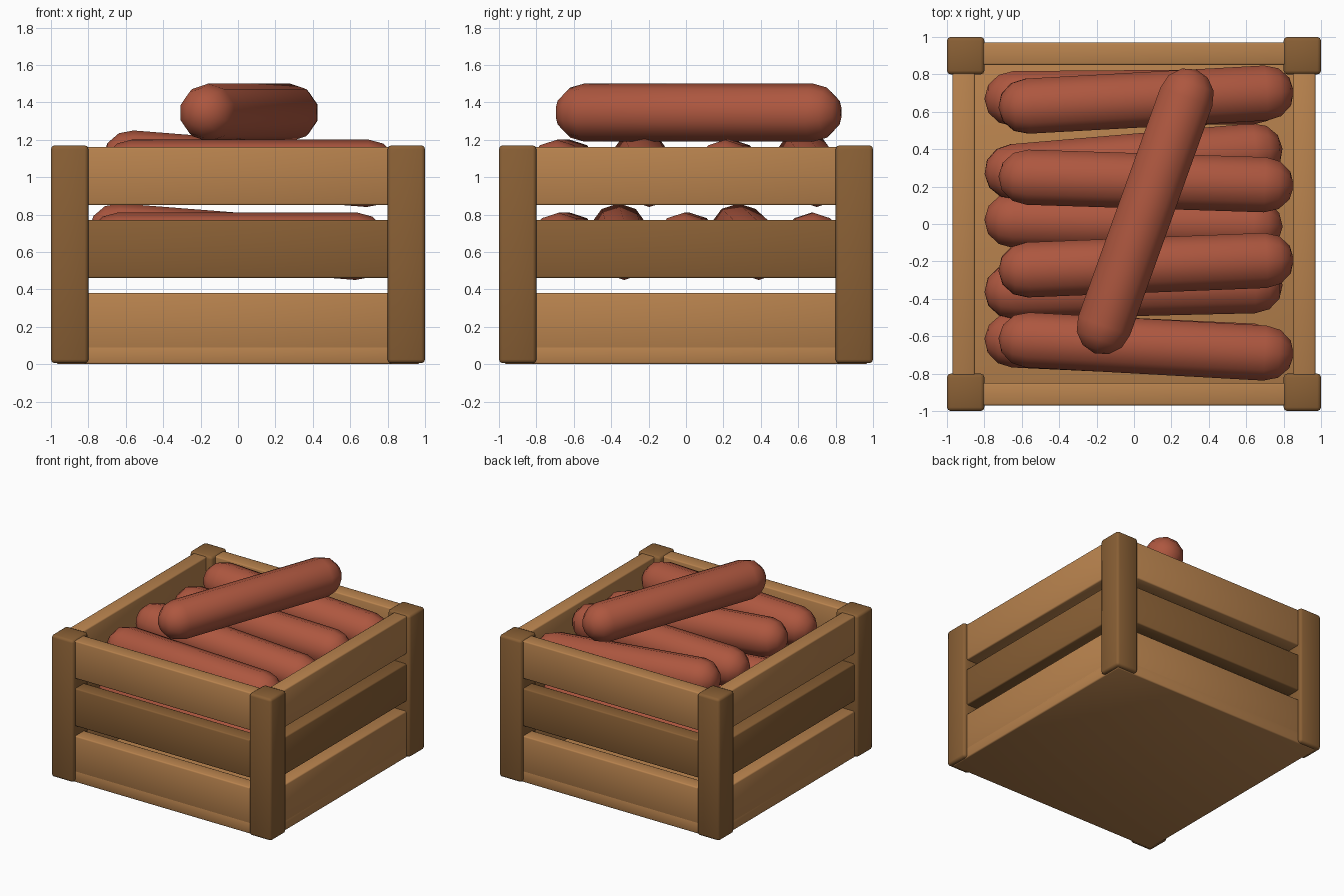
import bpy, bmesh, math
from mathutils import Vector

if "Cube" in bpy.data.objects:
    bpy.data.objects.remove(bpy.data.objects["Cube"])


def material(name, rgb):
    m = bpy.data.materials.new(name)
    m.diffuse_color = (*rgb, 1)
    m.use_nodes = True
    m.node_tree.nodes["Principled BSDF"].inputs["Base Color"].default_value = m.diffuse_color
    return m


LIGHT = material("light_wood", (0.48, 0.225, 0.075))
DARK = material("dark_wood", (0.25, 0.115, 0.035))
MEAT = material("sausage_red", (0.42, 0.095, 0.05))


def finish(name, bm, mat, angle):
    bmesh.ops.recalc_face_normals(bm, faces=bm.faces)
    me = bpy.data.meshes.new(name)
    bm.to_mesh(me)
    bm.free()
    me.materials.append(mat)
    ob = bpy.data.objects.new(name, me)
    bpy.context.collection.objects.link(ob)
    bpy.context.view_layer.objects.active = ob
    ob.select_set(True)
    bpy.ops.object.shade_smooth_by_angle(angle=math.radians(angle))
    ob.select_set(False)
    return ob


def board(name, lo, hi, mat, bevel):
    """Bevelled box between two corners."""
    bm = bmesh.new()
    bmesh.ops.create_cube(bm, size=1)
    lo, hi = Vector(lo), Vector(hi)
    bmesh.ops.scale(bm, vec=hi - lo, verts=bm.verts)
    bmesh.ops.translate(bm, vec=(lo + hi) / 2, verts=bm.verts)
    bmesh.ops.bevel(bm, geom=bm.edges[:], offset=bevel, segments=2,
                    profile=0.5, affect='EDGES')
    return finish(name, bm, mat, 50)


def sausage(name, a, b, r=0.155, sides=10, steps=3):
    """Capsule whose end-cap centres are a and b."""
    a, b = Vector(a), Vector(b)
    axis = (b - a).normalized()
    side = axis.cross(Vector((0, 0, 1))).normalized()
    up = side.cross(axis)
    bm = bmesh.new()
    rings = []
    cap = [math.pi / 2 * i / steps for i in range(steps)]
    stations = [(a, -t) for t in reversed(cap)] + [(b, t) for t in cap]
    for centre, t in stations:
        ring = []
        for i in range(sides):
            p = math.tau * i / sides
            ring.append(bm.verts.new(
                centre + axis * r * math.sin(t)
                + (up * math.cos(p) + side * math.sin(p)) * r * math.cos(t)))
        rings.append(ring)
    tips = bm.verts.new(a - axis * r), bm.verts.new(b + axis * r)
    for i in range(sides):
        j = (i + 1) % sides
        for q, s in zip(rings, rings[1:]):
            bm.faces.new((q[i], q[j], s[j], s[i]))
        bm.faces.new((tips[0], rings[0][j], rings[0][i]))
        bm.faces.new((tips[1], rings[-1][i], rings[-1][j]))
    return finish(name, bm, MEAT, 60)


# Corner posts
for sx in (-1, 1):
    for sy in (-1, 1):
        x, y = sx * 0.9, sy * 0.9
        board("corner_post", (x - 0.1, y - 0.1, 0.005),
              (x + 0.1, y + 0.1, 1.17), DARK, 0.02)

# Floor
board("crate_floor", (-0.97, -0.97, 0), (0.97, 0.97, 0.1), LIGHT, 0.01)

# Side slats, three rows on all four sides
for z0, z1, mat in ((0.07, 0.38, LIGHT), (0.46, 0.77, DARK), (0.85, 1.16, LIGHT)):
    for s in (-1, 1):
        lo, hi = sorted((s * 0.85, s * 0.97))
        board("long_slat", (-0.82, lo, z0), (0.82, hi, z1), mat, 0.01)
        board("side_slat", (lo, -0.82, z0), (hi, 0.82, z1), mat, 0.01)

# Sausage layers: left y, right y, tilt
lower = ((-0.62, -0.68, 0), (-0.36, -0.33, 0.05), (0.02, -0.01, 0),
         (0.28, 0.39, 0.05), (0.67, 0.68, 0))
upper = ((-0.62, -0.69, 0), (-0.245, -0.195, 0.05),
         (0.25, 0.21, 0), (0.63, 0.70, 0.05))
for name, layer, x0, x1, z in (("lower_sausage", lower, -0.645, 0.64, 0.655),
                               ("upper_sausage", upper, -0.57, 0.70, 1.045)):
    for yl, yr, tilt in layer:
        sausage(name, (x0, yl, z + tilt), (x1, yr, z - tilt))

# Loose sausage lying across the top
sausage("top_sausage", (-0.16, -0.545, 1.345), (0.28, 0.68, 1.345))
